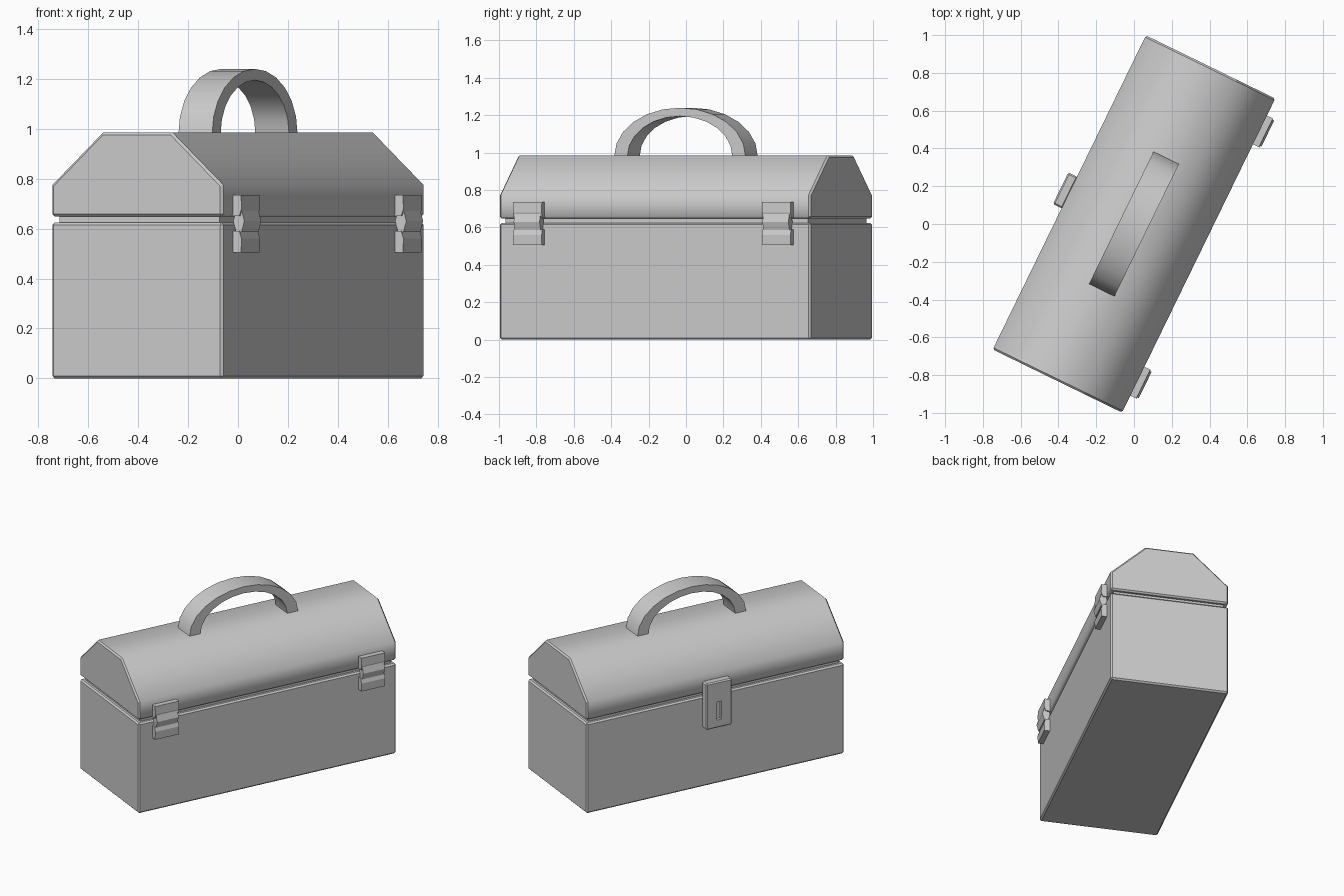
import bpy, bmesh
from math import cos, sin, pi, radians
from mathutils import Matrix

if "Cube" in bpy.data.objects:
    bpy.data.objects.remove(bpy.data.objects["Cube"])

TURN = Matrix.Rotation(radians(-26), 4, 'Z')   # whole box is turned on the ground


def prism(name, profile, y0, y1, bevel=0.0, smooth=False):
    """Extrude an (x, z) profile along y, bevel its sharp edges, turn it with the box."""
    bm = bmesh.new()
    face = bm.faces.new([bm.verts.new((x, y0, z)) for x, z in profile])
    ext = bmesh.ops.extrude_face_region(bm, geom=[face])
    verts = [v for v in ext['geom'] if isinstance(v, bmesh.types.BMVert)]
    bmesh.ops.translate(bm, vec=(0, y1 - y0, 0), verts=verts)
    bmesh.ops.recalc_face_normals(bm, faces=bm.faces)
    if bevel:
        sharp = [e for e in bm.edges if e.calc_face_angle() > 1.0]
        bmesh.ops.bevel(bm, geom=sharp, offset=bevel, segments=1, affect='EDGES')
        bmesh.ops.recalc_face_normals(bm, faces=bm.faces)
    return finish(name, bm, smooth)


def finish(name, bm, smooth=False):
    bm.normal_update()
    for f in bm.faces:
        f.smooth = smooth and abs(f.normal.y) < 0.1
    if smooth:
        for e in bm.edges:
            e.smooth = e.calc_face_angle() < radians(50)
    bm.transform(TURN)
    mesh = bpy.data.meshes.new(name)
    bm.to_mesh(mesh)
    bm.free()
    obj = bpy.data.objects.new(name, mesh)
    bpy.context.collection.objects.link(obj)
    return obj


def rect(x0, x1, z0, z1):
    return [(x0, z0), (x1, z0), (x1, z1), (x0, z1)]


W, L = 0.381, 0.925

# Body, recessed rim and ridged lid
prism("body", rect(-W, W, 0, 0.625), -L, L, 0.01)
prism("rim", rect(-W + 0.025, W - 0.025, 0.6, 0.68), -L + 0.025, L - 0.025)
prism("lid", [(-W, 0.648), (W, 0.648), (W, 0.775), (0.155, 0.985),
              (-0.155, 0.985), (-W, 0.775)], -L, L, 0.01, True)

# Hinges: two leaves and a six-sided barrel each
for side, y in (("front", -0.74), ("back", 0.74)):
    for leaf, sgn in (("upper", 1), ("lower", -1)):
        mid = 0.62
        prof = [(0.376, mid + sgn * 0.115), (0.416, mid + sgn * 0.115),
                (0.418, mid + sgn * 0.06), (0.408, mid + sgn * 0.03),
                (0.376, mid + sgn * 0.03)]
        prism(f"{side}_hinge_{leaf}_leaf", prof, y - 0.085, y + 0.085)
    hexagon = [(0.402 + 0.025 * cos(i * pi / 3), 0.63 + 0.05 * sin(i * pi / 3))
               for i in range(6)]
    prism(f"{side}_hinge_barrel", hexagon, y - 0.077, y + 0.077)

# Latch plate with key slot on the opposite side
latch = prism("latch_plate", rect(-0.432, -0.376, 0.41, 0.73), -0.093, 0.093, 0.008)
slot = prism("slot_cutter", rect(-0.46, -0.41, 0.465, 0.59), -0.017, 0.017)
slot.hide_render = True
slot.hide_viewport = True
cut = latch.modifiers.new("slot", 'BOOLEAN')
cut.operation = 'DIFFERENCE'
cut.object = slot

# Arched carrying handle, thicker toward the feet
bm = bmesh.new()
N = 12
rings = []
for i in range(N + 1):
    a = pi * i / N
    pts = []
    for ry, rz, xs in ((0.39, 0.258, (-0.075, 0.075)), (0.312, 0.213, (0.075, -0.075))):
        pts += [bm.verts.new((x, ry * cos(a), 0.982 + rz * sin(a))) for x in xs]
    rings.append(pts)
for r, s in zip(rings, rings[1:]):
    for j in range(4):
        k = (j + 1) % 4
        bm.faces.new((r[j], r[k], s[k], s[j]))
bm.faces.new(rings[0])
bm.faces.new(rings[-1])
bmesh.ops.recalc_face_normals(bm, faces=bm.faces)
handle = finish("handle", bm)
for p in handle.data.polygons:
    p.use_smooth = True
bpy.context.view_layer.objects.active = handle
handle.select_set(True)
bpy.ops.object.shade_smooth_by_angle(angle=radians(40))
